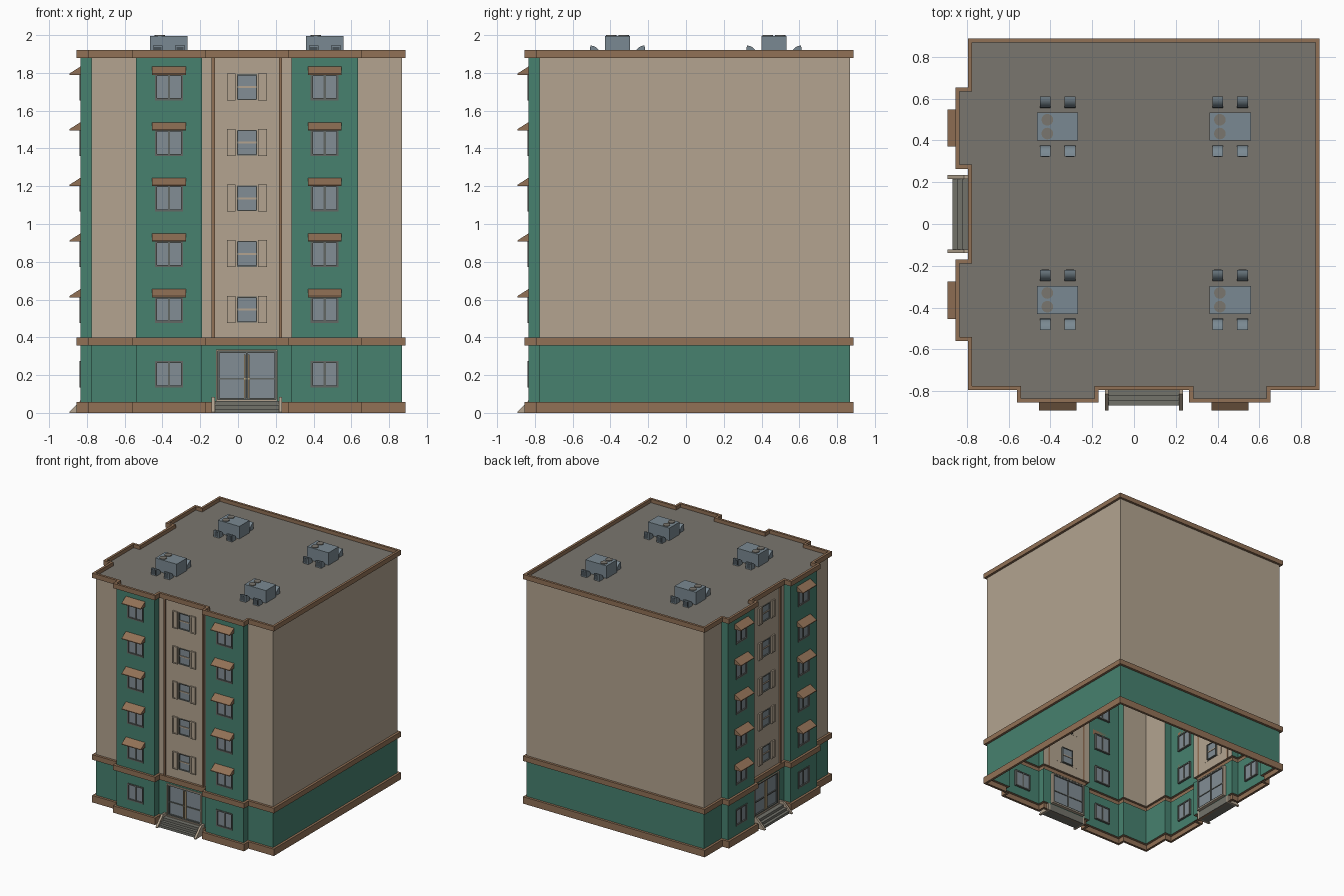
import bpy, bmesh, math
from mathutils import Matrix, Vector

if "Cube" in bpy.data.objects:
    bpy.data.objects.remove(bpy.data.objects["Cube"])


def material(name, r, g, b):
    m = bpy.data.materials.new(name)
    m.diffuse_color = [((v / 255 + 0.055) / 1.055) ** 2.4 for v in (r, g, b)] + [1]
    m.use_nodes = True
    m.node_tree.nodes["Principled BSDF"].inputs["Base Color"].default_value = m.diffuse_color
    return m


BEIGE = material("beige wall", 179, 164, 144)
GREEN = material("green wall", 71, 129, 111)
BROWN = material("brown trim", 145, 113, 86)
ROOF = material("roof grey", 122, 118, 110)
GLASS = material("window glass", 130, 141, 149)
FRAME = material("window frame grey", 98, 103, 99)
METAL = material("blue grey metal", 122, 137, 146)
TAN = material("tan handle", 190, 167, 128)
STEP = material("step grey", 114, 114, 106)
DARK = material("dark vent", 72, 82, 88)

C = 0.047                      # centre line of both entrance facades
M, B, E = -0.775, -0.835, 0.868  # main wall, bay wall, back wall
BAYS = (C - 0.412, C + 0.412)
FLOORS = [1.655 - 0.2945 * i for i in range(5)]
T = 0.02                       # trim overhang
ROOF_Z = 1.89
SWAP = Matrix(((0, 1, 0, 0), (1, 0, 0, 0), (0, 0, 1, 0), (0, 0, 0, 1)))


def box(bm, x, y, z):
    mid = [(a[0] + a[1]) / 2 for a in (x, y, z)]
    size = [a[1] - a[0] for a in (x, y, z)]
    bmesh.ops.create_cube(bm, size=1, matrix=Matrix.LocRotScale(mid, None, size))


def prism(bm, profile, x0, x1):
    """Extrude a (y, z) profile along x."""
    f = bm.faces.new([bm.verts.new((x0, y, z)) for y, z in profile])
    new = bmesh.ops.extrude_face_region(bm, geom=[f])["geom"]
    bmesh.ops.translate(bm, vec=(x1 - x0, 0, 0),
                        verts=[v for v in new if isinstance(v, bmesh.types.BMVert)])


def finish(bm, name, mats, both=False, recalc=True):
    """Make the object; both=True repeats a front facade part on the left facade."""
    if both:
        dup = bmesh.ops.duplicate(bm, geom=bm.verts[:] + bm.edges[:] + bm.faces[:])["geom"]
        bmesh.ops.transform(bm, matrix=SWAP, verts=[v for v in dup if isinstance(v, bmesh.types.BMVert)])
    if recalc:
        bmesh.ops.recalc_face_normals(bm, faces=bm.faces[:])
    me = bpy.data.meshes.new(name)
    bm.to_mesh(me)
    bm.free()
    for m in mats:
        me.materials.append(m)
    ob = bpy.data.objects.new(name, me)
    bpy.context.collection.objects.link(ob)
    return ob


# Building shell: rectilinear outline swept through a wall-and-trim profile
front = [(M, M)]
for u in BAYS:
    front += [(u - 0.175, M), (u - 0.175, B), (u + 0.175, B), (u + 0.175, M)]
outline = front + [(E, M), (E, E), (M, E)] + [(y, x) for x, y in reversed(front[1:])]
N = len(outline)
profile = [(0, 0), (T, 0), (T, .058), (0, .058), (0, .357), (T, .357), (T, .4), (0, .4),
           (0, 1.88), (T, 1.88), (T, 1.92), (0, 1.92), (0, ROOF_Z)]


def normal(i):
    d = Vector(outline[(i + 1) % N]) - Vector(outline[i % N])
    return Vector((d.y, -d.x)).normalized()


bm = bmesh.new()
rings = []
for off, z in profile:
    rings.append([bm.verts.new((*(Vector(outline[i]) + off * (normal(i) + normal(i - 1))), z))
                  for i in range(N)])
for k in range(len(profile) - 1):
    for i in range(N):
        j = (i + 1) % N
        f = bm.faces.new((rings[k][i], rings[k][j], rings[k + 1][j], rings[k + 1][i]))
        bay = min(outline[i] + outline[j]) < M - 0.01
        f.material_index = {3: 1, 7: 1 if bay else 0}.get(k, 2)
bm.faces.new(rings[-1]).material_index = 3

# Openings for windows and doors on both facades
holes = [(u - .074, u + .074, z, z + .14, B) for u in BAYS for z in FLOORS + [.134]]
holes += [(C - .053, C + .053, z + .002, z + .138, M) for z in FLOORS]
holes += [(C - .163, C + .163, .062, .335, M)]


def face_at(p, axis):
    for f in bm.faces:
        if abs(f.normal[axis]) > 0.9 and all(
                min(v.co[a] for v in f.verts) - 1e-4 < p[a] < max(v.co[a] for v in f.verts) + 1e-4
                for a in range(3)):
            return f


for axis in (1, 0):
    for u0, u1, z0, z1, d in holes:
        p = [0, 0, (z0 + z1) / 2]
        p[1 - axis], p[axis] = (u0 + u1) / 2, d
        for a, val in ((2, z0), (2, z1), (1 - axis, u0), (1 - axis, u1)):
            bm.normal_update()
            f = face_at(p, axis)
            co, no = Vector(), Vector()
            co[a], no[a] = val, 1
            bmesh.ops.bisect_plane(bm, geom=[f] + f.edges[:] + f.verts[:], plane_co=co, plane_no=no)
        bm.normal_update()
        bmesh.ops.delete(bm, geom=[face_at(p, axis)], context='FACES')
finish(bm, "building_shell", [BEIGE, GREEN, BROWN, ROOF], recalc=False)


def ring(bm, u0, u1, z0, z1, w, d):
    box(bm, (u0, u0 + w), d, (z0, z1))
    box(bm, (u1 - w, u1), d, (z0, z1))
    box(bm, (u0 + w, u1 - w), d, (z0, z0 + w))
    box(bm, (u0 + w, u1 - w), d, (z1 - w, z1))


# Window frames, glass and middle bars
frames, glass, bars = bmesh.new(), bmesh.new(), bmesh.new()
for u0, u1, z0, z1, d in holes[:-1]:
    u, z = (u0 + u1) / 2, (z0 + z1) / 2
    ring(frames, u0, u1, z0, z1, .011 if d == B else .006, (d - .005, d + .018))
    box(glass, (u0 + .004, u1 - .004), (d + .006, d + .012), (z0 + .004, z1 - .004))
    if d == B:
        box(frames, (u - .006, u + .006), (d, d + .016), (z0 + .01, z1 - .01))
    else:
        box(bars, (u0 + .006, u1 - .006), (d, d + .016), (z - .005, z + .005))
finish(frames, "window_frames", [FRAME], True)
finish(glass, "window_glass", [GLASS], True)
finish(bars, "sash_bars", [BEIGE], True)

# Shutters beside the centre windows
bm, edge = bmesh.new(), bmesh.new()
for z in FLOORS:
    for s in (-1, 1):
        u = C + s * .083
        ring(bm, u - .023, u + .023, z, z + .143, .008, (M - .012, M + .001))
        box(bm, (u - .018, u + .018), (M - .007, M + .001), (z + .006, z + .137))
finish(bm, "shutters", [BEIGE], True)

# Awnings over the bay windows
bm = bmesh.new()
for u in BAYS:
    for z in FLOORS:
        prism(bm, [(B, z + .135), (B - .058, z + .135), (B - .058, z + .141), (B, z + .178)],
              u - .089, u + .089)
finish(bm, "awnings", [BROWN], True)

# Vertical strips either side of the centre bay
bm = bmesh.new()
for s in (-1, 1):
    u = C + s * .178
    box(bm, (u - .008, u + .008), (M - .012, M + .001), (.4, 1.88))
finish(bm, "vertical_strips", [BROWN], True)

# Entrance door: casing, frame, glass, handles
u0, u1, z0, z1, d = holes[-1]
bm = bmesh.new()
ring(bm, u0, u1, z0, z1, .008, (d - .008, d + .028))
finish(bm, "door_casing", [BEIGE], True)
bm = bmesh.new()
ring(bm, u0 + .008, u1 - .008, z0 + .008, z1 - .008, .01, (d, d + .026))
box(bm, (C - .004, C + .004), (d + .004, d + .024), (z0 + .015, z1 - .015))
box(bm, (u0 + .015, u1 - .015), (d + .005, d + .023), (.176, .185))
finish(bm, "door_frame", [FRAME], True)
bm = bmesh.new()
box(bm, (u0 + .01, u1 - .01), (d + .012, d + .018), (z0 + .01, z1 - .01))
finish(bm, "door_glass", [GLASS], True)
bm = bmesh.new()
for s in (-1, 1):
    box(bm, (C + s * .01 - .004, C + s * .01 + .004), (d - .002, d + .006), (.08, .31))
finish(bm, "door_handles", [TAN], True)

# Entrance steps and sloped side walls
bm = bmesh.new()
prism(bm, [(M, 0), (-.87, 0), (-.87, .02), (-.845, .02), (-.845, .04), (-.82, .04),
           (-.82, .062), (M, .062)], C - .17, C + .17)
finish(bm, "entrance_steps", [STEP], True)
bm = bmesh.new()
for s in (-1, 1):
    u = C + s * .178
    prism(bm, [(M, 0), (-.892, 0), (-.892, .006), (-.815, .085), (M, .085)], u - .009, u + .009)
finish(bm, "step_side_walls", [BEIGE], True)

# Rooftop units: box, two fans, four rounded ducts with dark openings
units, fans, ducts, vents = (bmesh.new() for _ in range(4))
arc = [math.radians(a) for a in range(0, 91, 15)]
for cx in (C - .413, C + .413):
    for cy in (C - .41, C + .419):
        box(units, (cx - .099, cx + .099), (cy - .067, cy + .067), (ROOF_Z, 1.995))
        for s in (-1, 1):
            bmesh.ops.create_cone(fans, cap_ends=True, segments=16, radius1=.028, radius2=.028, depth=.007,
                                  matrix=Matrix.Translation((cx - .049, cy + s * .033, 1.9965)))
            y = cy + s * .1435
            for dx in (-.059, .059):
                x = cx + dx
                prism(ducts, [(y, ROOF_Z)] + [(y - s * .053 * math.cos(a), ROOF_Z + .055 * math.sin(a))
                                              for a in arc], x - .026, x + .026)
                box(vents, (x - .019, x + .019), sorted((y - s * .002, y + s * .002)),
                    (ROOF_Z + .008, ROOF_Z + .047))
finish(units, "rooftop_units", [METAL])
finish(fans, "rooftop_fans", [ROOF])
finish(vents, "duct_openings", [DARK])
ob = finish(ducts, "rooftop_ducts", [METAL])
bpy.context.view_layer.objects.active = ob
ob.select_set(True)
bpy.ops.object.shade_smooth_by_angle(angle=math.radians(40))
